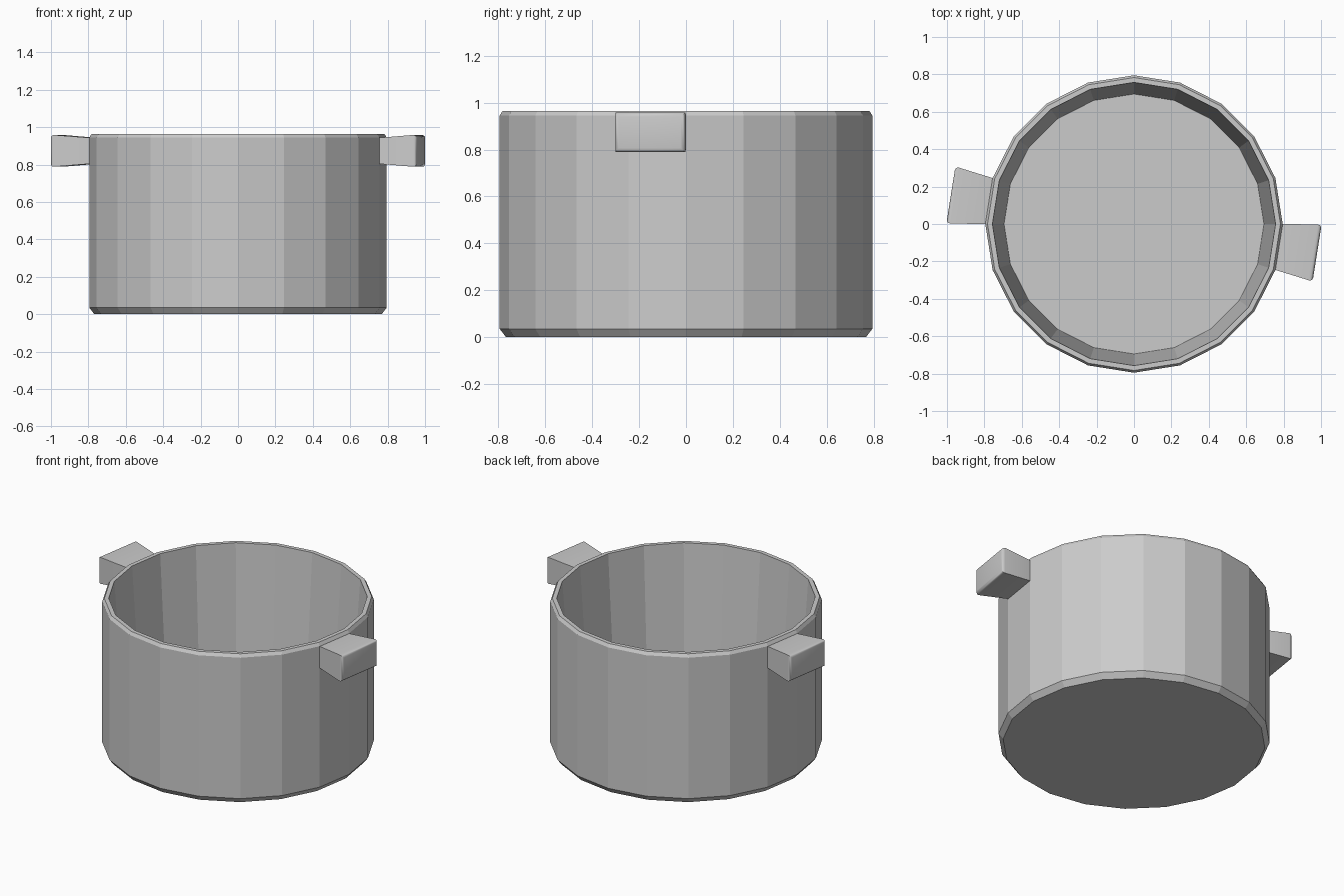
import bpy, bmesh, math
from mathutils import Vector, Matrix

if "Cube" in bpy.data.objects:
    bpy.data.objects.remove(bpy.data.objects["Cube"])

SIDES = 20
R = 0.795


def make_object(name, bm):
    bmesh.ops.recalc_face_normals(bm, faces=bm.faces)
    mesh = bpy.data.meshes.new(name)
    bm.to_mesh(mesh)
    bm.free()
    ob = bpy.data.objects.new(name, mesh)
    bpy.context.collection.objects.link(ob)
    return ob


def loft(bm, rings):
    # closed rings joined by quads, both ends capped
    loops = [[bm.verts.new(p) for p in ring] for ring in rings]
    for a, b in zip(loops, loops[1:]):
        n = len(a)
        for i in range(n):
            bm.faces.new((a[i], a[(i + 1) % n], b[(i + 1) % n], b[i]))
    bm.faces.new(loops[0])
    return bm.faces.new(loops[-1])


def circle(r, z):
    step = math.tau / SIDES
    return [(r * math.cos(i * step), r * math.sin(i * step), z) for i in range(SIDES)]


# Pot body: chamfered base, straight wall, bevelled rim, tapered inside
profile = [(0.768, 0), (R, 0.035), (R, 0.945), (0.783, 0.965),
           (0.757, 0.965), (0.695, 0.06)]
bm = bmesh.new()
loft(bm, [circle(r, z) for r, z in profile])
make_object("pot_body", bm)

# Handles: flared blocks growing out of one wall facet on each side
half = math.pi / SIDES
normal = Vector((math.cos(half), -math.sin(half), 0))
tangent = Vector((math.sin(half), math.cos(half), 0))


def handle_ring(dist, width, z0, z1):
    c = normal * dist
    return [c + tangent * (s * width) + Vector((0, 0, z))
            for s, z in ((-1, z0), (1, z0), (1, z1), (-1, z1))]


def make_handle(name, angle):
    bm = bmesh.new()
    apothem = R * math.cos(half)
    end = loft(bm, [handle_ring(apothem - 0.01, 0.123, 0.805, 0.943),
                    handle_ring(apothem + 0.206, 0.154, 0.787, 0.96)])
    bmesh.ops.bevel(bm, geom=list(end.edges), offset=0.02, segments=3,
                    profile=0.5, affect='EDGES')
    bmesh.ops.rotate(bm, verts=bm.verts, cent=(0, 0, 0),
                     matrix=Matrix.Rotation(angle, 3, 'Z'))
    ob = make_object(name, bm)
    bpy.ops.object.select_all(action='DESELECT')
    ob.select_set(True)
    bpy.context.view_layer.objects.active = ob
    bpy.ops.object.shade_smooth_by_angle(angle=math.radians(40))


make_handle("handle_right", 0)
make_handle("handle_left", math.pi)
